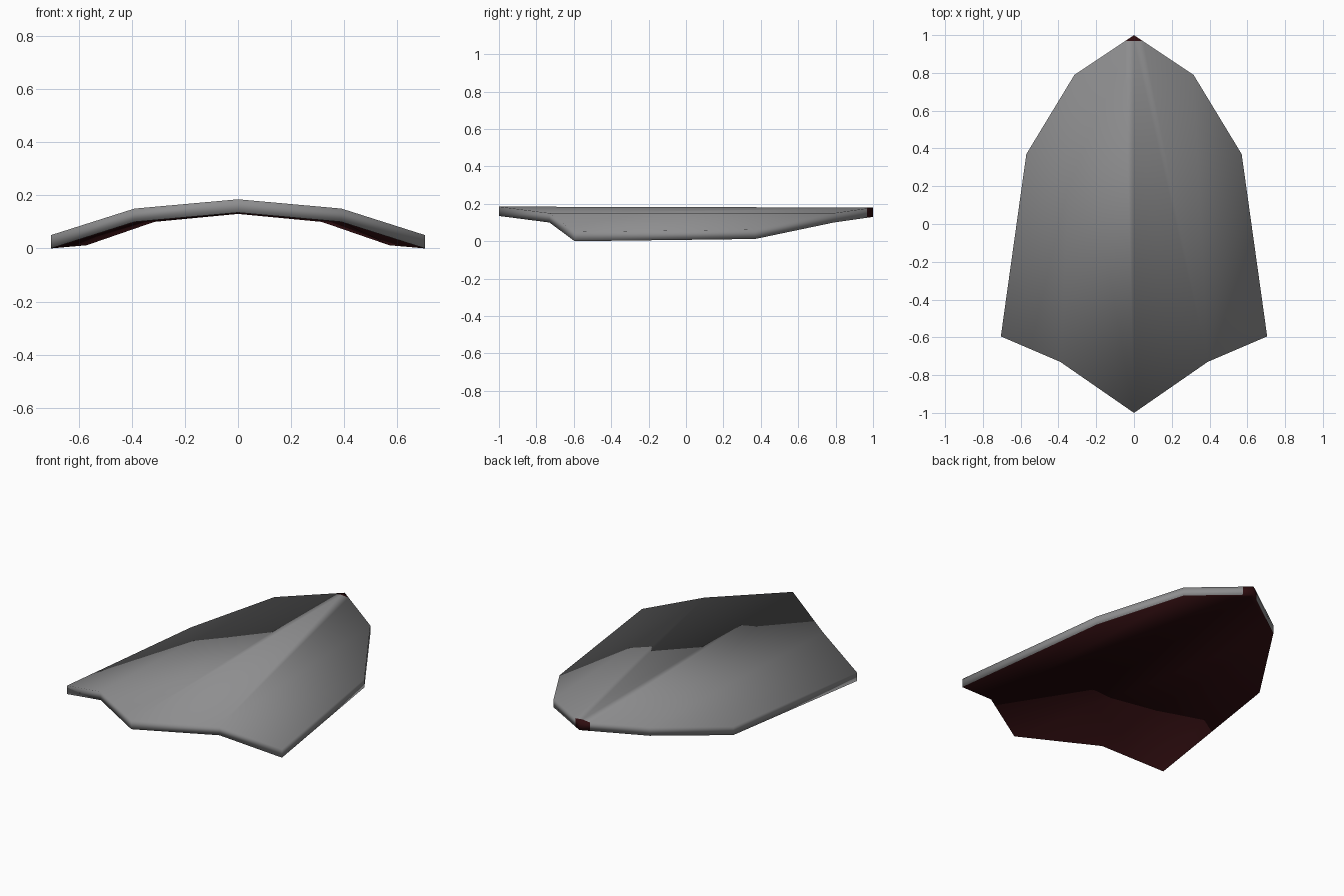
import bpy, bmesh

if "Cube" in bpy.data.objects:
    bpy.data.objects.remove(bpy.data.objects["Cube"])

def material(name, rgb):
    m = bpy.data.materials.new(name)
    m.diffuse_color = (*rgb, 1)
    m.use_nodes = True
    m.node_tree.nodes["Principled BSDF"].inputs["Base Color"].default_value = m.diffuse_color
    return m

THICK = 0.05
# Lengthwise creases of the right half: front end and back end
half = [((0, -1, .185), (0, 1, .18)),
        ((.39, -.73, .15), (.315, .79, .15)),
        ((.705, -.595, .05), (.57, .37, .062))]
mirrored = [tuple((-x, y, z) for x, y, z in ends) for ends in half[:0:-1]]

# Arched top surface
bm = bmesh.new()
creases = [[bm.verts.new(p) for p in ends] for ends in mirrored + half]
for (f0, b0), (f1, b1) in zip(creases, creases[1:]):
    bm.faces.new((f0, f1, b1, b0))

# Thickness: rim and underside
top = bm.faces[:]
copy = bmesh.ops.duplicate(bm, geom=bm.verts[:] + bm.edges[:] + top)
under = [g for g in copy["geom"] if isinstance(g, bmesh.types.BMFace)]
bmesh.ops.translate(bm, vec=(0, 0, -THICK),
                    verts=[g for g in copy["geom"] if isinstance(g, bmesh.types.BMVert)])
bmesh.ops.reverse_faces(bm, faces=under)
bmesh.ops.bridge_loops(bm, edges=[e for e in bm.edges if e.is_boundary])
bmesh.ops.recalc_face_normals(bm, faces=bm.faces[:])

# Cut off the small painted back tip
bmesh.ops.bisect_plane(bm, geom=bm.verts[:] + bm.edges[:] + bm.faces[:],
                       plane_co=(0, .968, 0), plane_no=(0, 1, 0))
bm.normal_update()
for f in bm.faces:
    f.smooth = True
    f.material_index = int(f.normal.z < -.5 or f.calc_center_median().y > .968)

mesh = bpy.data.meshes.new("curved_shell_plate")
bm.to_mesh(mesh)
bm.free()
mesh.materials.append(material("plate grey", (.27, .27, .275)))
mesh.materials.append(material("dark red underside", (.028, .004, .005)))
plate = bpy.data.objects.new("curved_shell_plate", mesh)
bpy.context.collection.objects.link(plate)
